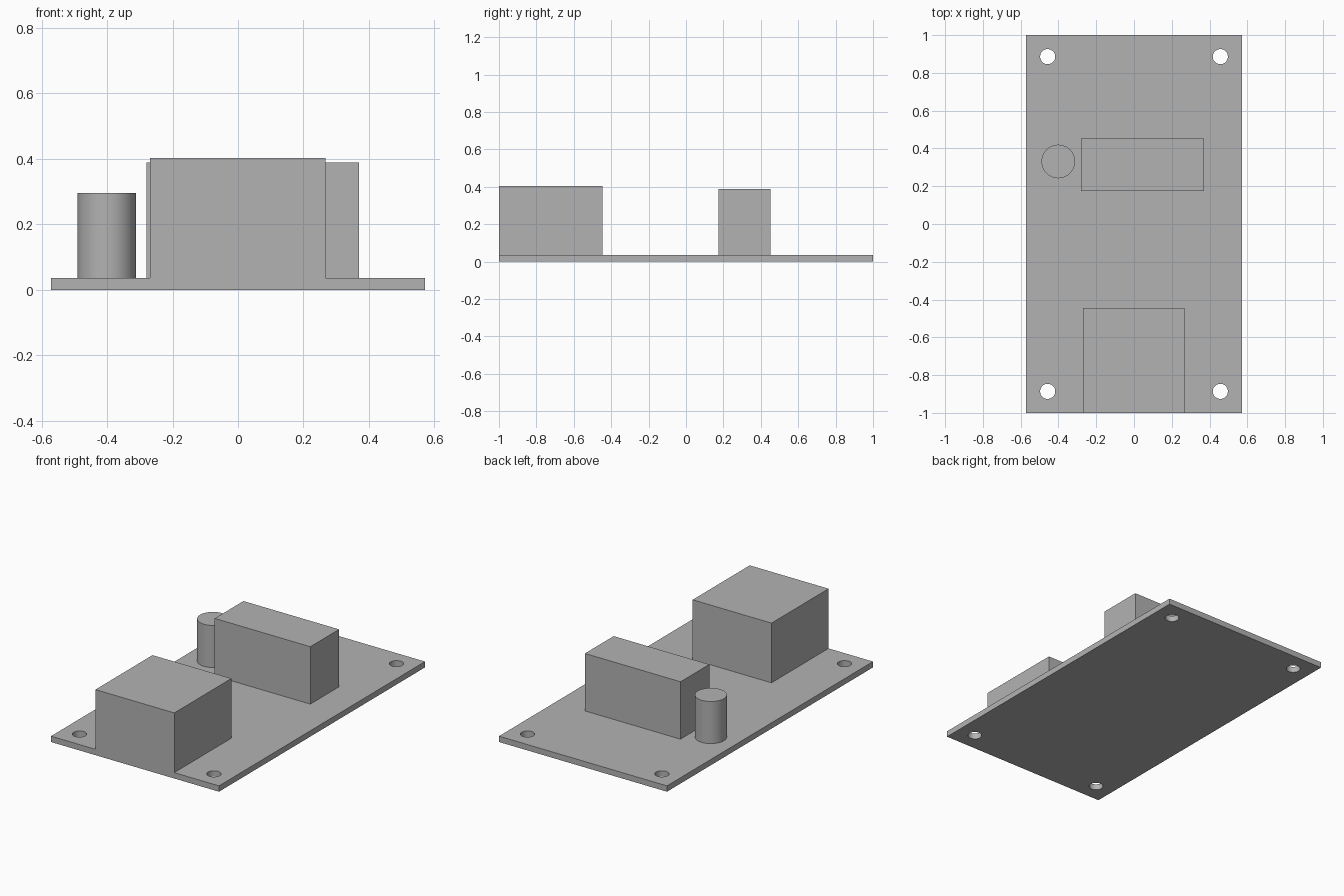
import bpy
import math

cube = bpy.data.objects.get("Cube")
if cube:
    bpy.data.objects.remove(cube, do_unlink=True)

PLATE_TOP = 0.036

grey = bpy.data.materials.new("plain_grey")
grey.use_nodes = True
GREY = (0.45, 0.45, 0.45, 1)
grey.diffuse_color = GREY
grey.node_tree.nodes["Principled BSDF"].inputs["Base Color"].default_value = GREY


def box(name, x0, x1, y0, y1, z0, z1):
    bpy.ops.mesh.primitive_cube_add(size=1)
    ob = bpy.context.object
    ob.name = name
    ob.location = ((x0 + x1) / 2, (y0 + y1) / 2, (z0 + z1) / 2)
    ob.scale = (x1 - x0, y1 - y0, z1 - z0)
    bpy.ops.object.transform_apply(location=False, rotation=False, scale=True)
    ob.data.materials.append(grey)
    return ob


def cylinder(name, x, y, z0, z1, radius):
    bpy.ops.mesh.primitive_cylinder_add(
        vertices=48, radius=radius, depth=z1 - z0, location=(x, y, (z0 + z1) / 2))
    ob = bpy.context.object
    ob.name = name
    ob.data.materials.append(grey)
    bpy.ops.object.shade_smooth_by_angle(angle=math.radians(30))
    return ob


# Circuit board with a mounting hole in each corner
board = box("circuit_board", -0.571, 0.571, -1, 1, 0, PLATE_TOP)
for x in (-0.457, 0.457):
    for y in (-0.886, 0.886):
        drill = cylinder("hole_cutter", x, y, -0.1, 0.1, 0.04)
        cut = board.modifiers.new("mounting_hole", 'BOOLEAN')
        cut.operation = 'DIFFERENCE'
        cut.solver = 'EXACT'
        cut.object = drill
        bpy.context.view_layer.objects.active = board
        bpy.ops.object.modifier_apply(modifier=cut.name)
        bpy.data.objects.remove(drill, do_unlink=True)

bpy.ops.object.select_all(action='DESELECT')
board.select_set(True)
bpy.context.view_layer.objects.active = board
bpy.ops.object.shade_smooth_by_angle(angle=math.radians(30))

# Components standing on the board
box("front_connector_block", -0.269, 0.267, -1, -0.446, PLATE_TOP, 0.403)
box("rear_component_block", -0.28, 0.37, 0.174, 0.453, PLATE_TOP, 0.389)
cylinder("capacitor", -0.401, 0.331, PLATE_TOP, 0.295, 0.089)
